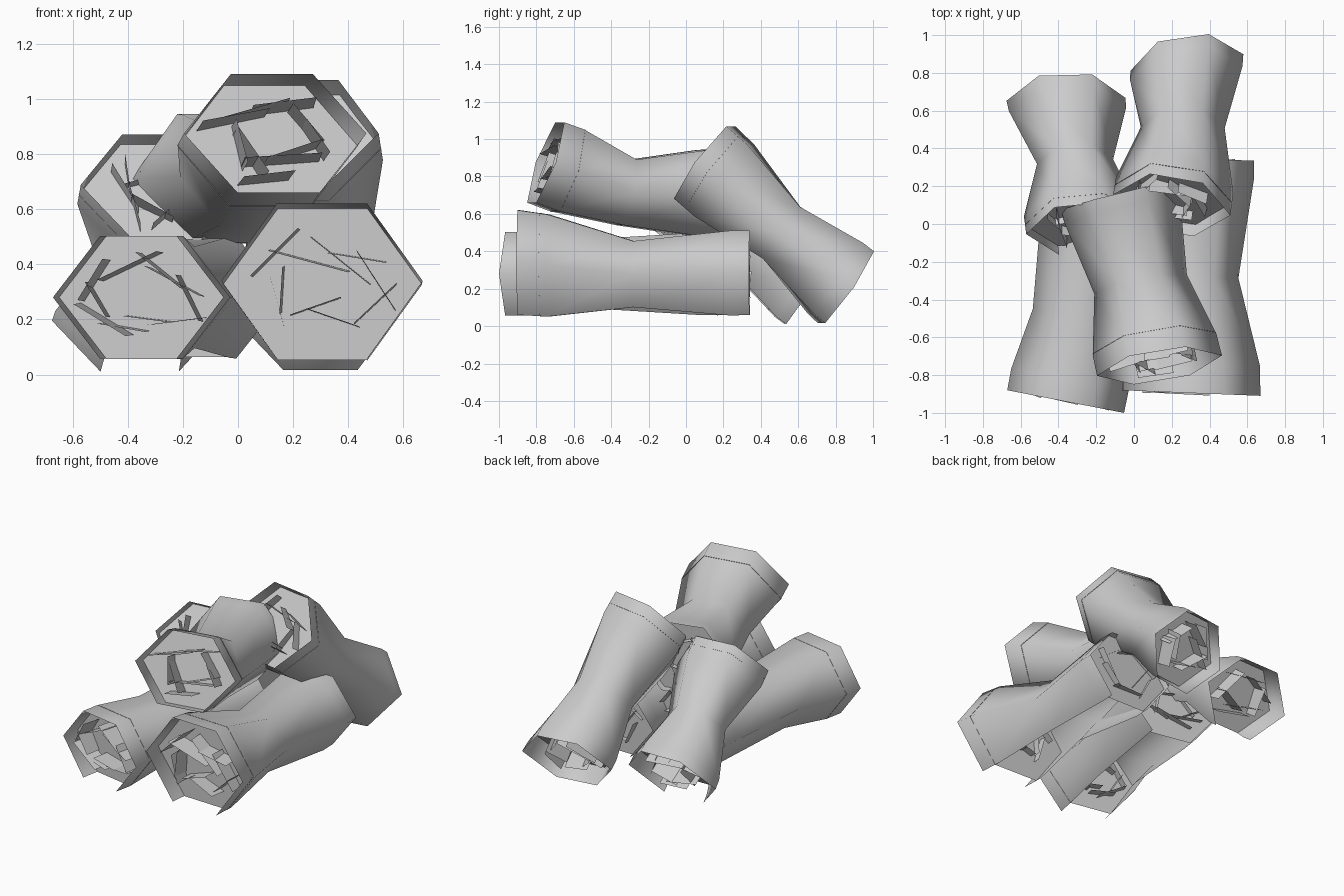
import bpy
import bmesh
import random
from math import cos, pi, sin
from mathutils import Vector

random.seed(5)

cube = bpy.data.objects.get("Cube")
if cube:
    bpy.data.objects.remove(cube, do_unlink=True)

GREY = (0.6, 0.6, 0.6, 1.0)
grey = bpy.data.materials.new("plain grey")
grey.use_nodes = True
grey.diffuse_color = GREY
grey.node_tree.nodes["Principled BSDF"].inputs["Base Color"].default_value = GREY

# Flattened hexagon with corners at the sides, as fractions of half width / half height
HEXAGON = [(1, 0), (0.45, 1), (-0.45, 1), (-1, 0), (-0.45, -1), (0.45, -1)]
BOTTOM_SIDE = 4


def make_object(name, bm, smooth=False):
    for face in bm.faces:
        face.smooth = smooth
    mesh = bpy.data.meshes.new(name)
    bm.to_mesh(mesh)
    bm.free()
    mesh.materials.append(grey)
    obj = bpy.data.objects.new(name, mesh)
    bpy.context.collection.objects.link(obj)


def make_bundle(name, centres, facings, sizes, waist, recesses, open_bottom):
    front, middle, back = (Vector(c) for c in centres)
    facings = [Vector(f).normalized() for f in facings]

    def frame(t):
        axis = facings[0].lerp(facings[1], t).normalized()
        side = axis.cross(Vector((0, 0, 1))).normalized()
        return axis, side, side.cross(axis)

    def point(u, v, t, scale=1.0):
        w, h = (a + (b - a) * t for a, b in zip(*sizes))
        _, side, up = frame(t)
        if t < 0.5:
            centre = front.lerp(middle, t * 2)
        else:
            centre = middle.lerp(back, t * 2 - 1)
        return centre + side * (u * w * scale) + up * (v * h * scale)

    def ring(bm, t, scale):
        return [bm.verts.new(point(u, v, t, scale)) for u, v in HEXAGON]

    # Hollow wrapper, pinched in the middle
    bm = bmesh.new()
    profile = [(0, 1), (0.13, 1), (0.5, waist), (0.92, 0.99), (1, 1)]
    rings = [ring(bm, t, k) for t, k in profile]
    for a, b in zip(rings, rings[1:]):
        for i in range(6):
            if open_bottom and i == BOTTOM_SIDE:
                continue
            j = (i + 1) % 6
            bm.faces.new((a[i], b[i], b[j], a[j]))
    make_object(name + "_wrapper", bm, smooth=True)

    # Recessed end discs
    front_t = recesses[0] / (middle - front).length / 2
    back_t = 1 - recesses[1] / (back - middle).length / 2
    bm = bmesh.new()
    bm.faces.new(ring(bm, front_t, 1.005))
    bm.faces.new(reversed(ring(bm, back_t, 1 - recesses[1] * 0.55)))
    make_object(name + "_end_discs", bm)

    # Thin blades around each end disc, reaching from just behind it to the rim
    bm = bmesh.new()
    for t, sign, recess, count in ((front_t, -1, recesses[0], 10), (back_t, 1, recesses[1], 8)):
        axis, side, up = frame(t)
        for k in range(count):
            angle = 2 * pi * (k + random.uniform(-0.3, 0.3)) / count
            centre = Vector((cos(angle), sin(angle))) * random.uniform(0.3, 0.62)
            angle += pi / 2 + random.uniform(-0.7, 0.7)
            run = Vector((cos(angle), sin(angle))) * random.uniform(0.28, 0.45)
            lean = (side * random.uniform(-1, 1) + up * random.uniform(-1, 1)) * 0.01
            foot = []
            for p in (centre - run, centre + run):
                p *= min(1, 0.82 / p.length)
                foot.append(point(p.x, p.y, t) - axis * sign * 0.05)
            tops = [p + axis * sign * max(0.08, recess + random.uniform(0.02, 0.06)) + lean
                    for p in foot]
            bm.faces.new([bm.verts.new(p) for p in (foot[0], foot[1], tops[1], tops[0])])
    make_object(name + "_blades", bm)


# Two bundles lie on the ground, one rests on them, two lean against the back
make_bundle("lower_left_bundle",
            [(0.305, -0.895, 0.34), (0.315, -0.28, 0.278), (0.32, 0.34, 0.285)],
            [(0.04, 1, 0), (0.01, 1, 0)],
            [(0.365, 0.28), (0.315, 0.225)], 0.7, (0.12, 0.04), True)
make_bundle("lower_right_bundle",
            [(-0.362, -0.94, 0.28), (-0.275, -0.5, 0.28), (-0.15, 0.2, 0.28)],
            [(0.19, 0.98, 0), (0.19, 0.98, 0)],
            [(0.315, 0.222), (0.325, 0.222)], 0.83, (0.12, 0.04), True)
make_bundle("top_bundle",
            [(0.135, -0.75, 0.875), (0.035, -0.32, 0.715), (-0.08, 0.15, 0.71)],
            [(-0.15, 0.92, -0.33), (-0.24, 0.97, -0.05)],
            [(0.335, 0.228), (0.315, 0.235)], 0.77, (0.13, 0.04), False)
make_bundle("rear_left_bundle",
            [(0.2, 0.1, 0.875), (0.258, 0.51, 0.5), (0.28, 0.855, 0.208)],
            [(0.14, 0.8, -0.6), (-0.12, 0.82, -0.57)],
            [(0.315, 0.24), (0.302, 0.233)], 0.72, (0.08, 0.12), False)
make_bundle("rear_right_bundle",
            [(-0.275, -0.025, 0.688), (-0.312, 0.33, 0.42), (-0.36, 0.66, 0.195)],
            [(-0.08, 0.82, -0.57), (-0.02, 0.82, -0.57)],
            [(0.297, 0.222), (0.315, 0.225)], 0.66, (0.06, 0.12), True)
